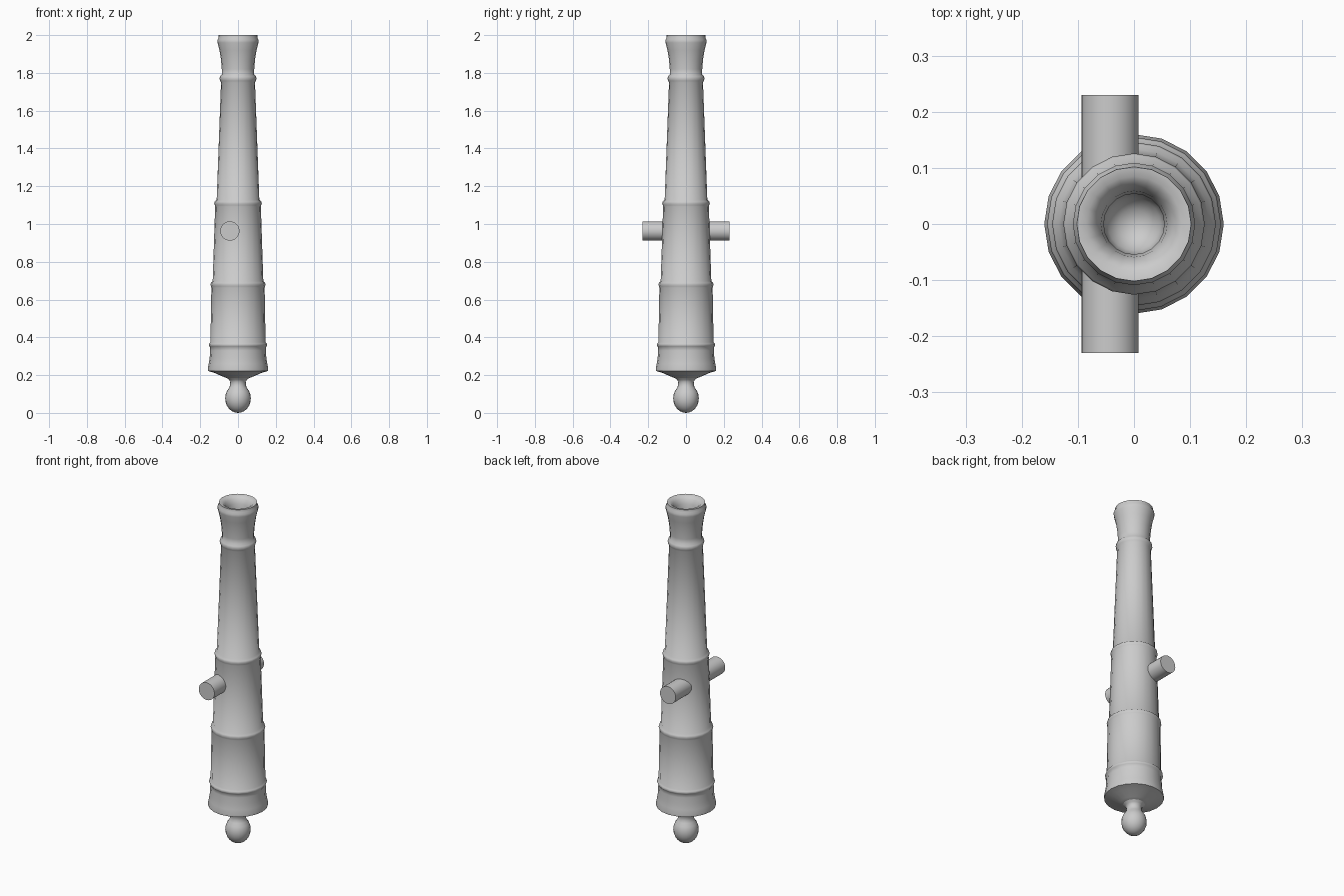
import bpy, bmesh, math
from mathutils import Matrix

cube = bpy.data.objects.get("Cube")
if cube:
    bpy.data.objects.remove(cube)

iron = bpy.data.materials.new("grey iron")
iron.use_nodes = True
colour = (0.6, 0.6, 0.6, 1)
iron.diffuse_color = colour
iron.node_tree.nodes["Principled BSDF"].inputs["Base Color"].default_value = colour


def finish(name, bm, angle):
    bmesh.ops.recalc_face_normals(bm, faces=bm.faces[:])
    mesh = bpy.data.meshes.new(name)
    bm.to_mesh(mesh)
    bm.free()
    mesh.materials.append(iron)
    ob = bpy.data.objects.new(name, mesh)
    bpy.context.collection.objects.link(ob)
    bpy.ops.object.select_all(action='DESELECT')
    ob.select_set(True)
    bpy.context.view_layer.objects.active = ob
    bpy.ops.object.shade_smooth_by_angle(angle=math.radians(angle))
    return ob


def lathe(name, profile, sides=20, angle=50):
    """Spin a (radius, height) profile round z; zero radius closes an end."""
    bm = bmesh.new()
    verts = [bm.verts.new((r, 0, z)) for r, z in profile]
    edges = [bm.edges.new(pair) for pair in zip(verts, verts[1:])]
    bmesh.ops.spin(bm, geom=verts + edges, axis=(0, 0, 1), cent=(0, 0, 0),
                   angle=math.tau, steps=sides, use_duplicate=False)
    bmesh.ops.remove_doubles(bm, verts=bm.verts[:], dist=0.0005)
    return finish(name, bm, angle)


def band(z, below, above, out, h=0.018):
    """Rounded reinforcing ring on the barrel profile."""
    return [(below, z - h), (out - 0.003, z - h * 0.55), (out, z),
            (out - 0.003, z + h * 0.55), (above, z + h)]


# Barrel: breech, reinforcing rings, flared muzzle and bore
barrel = [(0, 0.18), (0.045, 0.18), (0.075, 0.19), (0.125, 0.212),
          (0.16, 0.222), (0.16, 0.235), (0.155, 0.26), (0.15, 0.29), (0.148, 0.33)]
barrel += band(0.36, 0.147, 0.146, 0.155, 0.014)
barrel += band(0.68, 0.141, 0.134, 0.146)
barrel += band(1.11, 0.121, 0.113, 0.126)
barrel += band(1.77, 0.09, 0.086, 0.098, 0.022)
barrel += [(0.086, 1.82), (0.09, 1.87), (0.098, 1.92), (0.108, 1.96),
           (0.109, 1.975), (0.103, 1.985), (0.102, 2.0), (0.085, 1.998),
           (0.07, 1.985), (0.059, 1.96), (0.054, 1.92), (0.054, 1.6)]
# rounded end of the bore
barrel += [(0.054 * math.cos(a), 1.6 - 0.054 * math.sin(a))
           for a in (math.radians(d) for d in (30, 60))] + [(0, 1.546)]
lathe("barrel", barrel)

# Knob behind the breech, with a narrow neck
knob = [(0, 0)]
for i in range(1, 10):
    a = math.pi * i / 12
    knob.append((0.068 * math.sin(a), 0.077 - 0.077 * math.cos(a)))
knob += [(0.042, 0.145), (0.041, 0.165), (0.047, 0.175), (0.065, 0.19), (0, 0.195)]
lathe("breech_knob", knob)

# Trunnions: one pivot pin on each side, set off the barrel axis
for name, side in (("front_trunnion", -1), ("back_trunnion", 1)):
    bm = bmesh.new()
    bmesh.ops.create_cone(bm, cap_ends=True, segments=24, radius1=0.051,
                          radius2=0.051, depth=0.19,
                          matrix=Matrix.Translation((-0.043, side * 0.135, 0.963))
                          @ Matrix.Rotation(math.pi / 2, 4, 'X'))
    finish(name, bm, 40)
